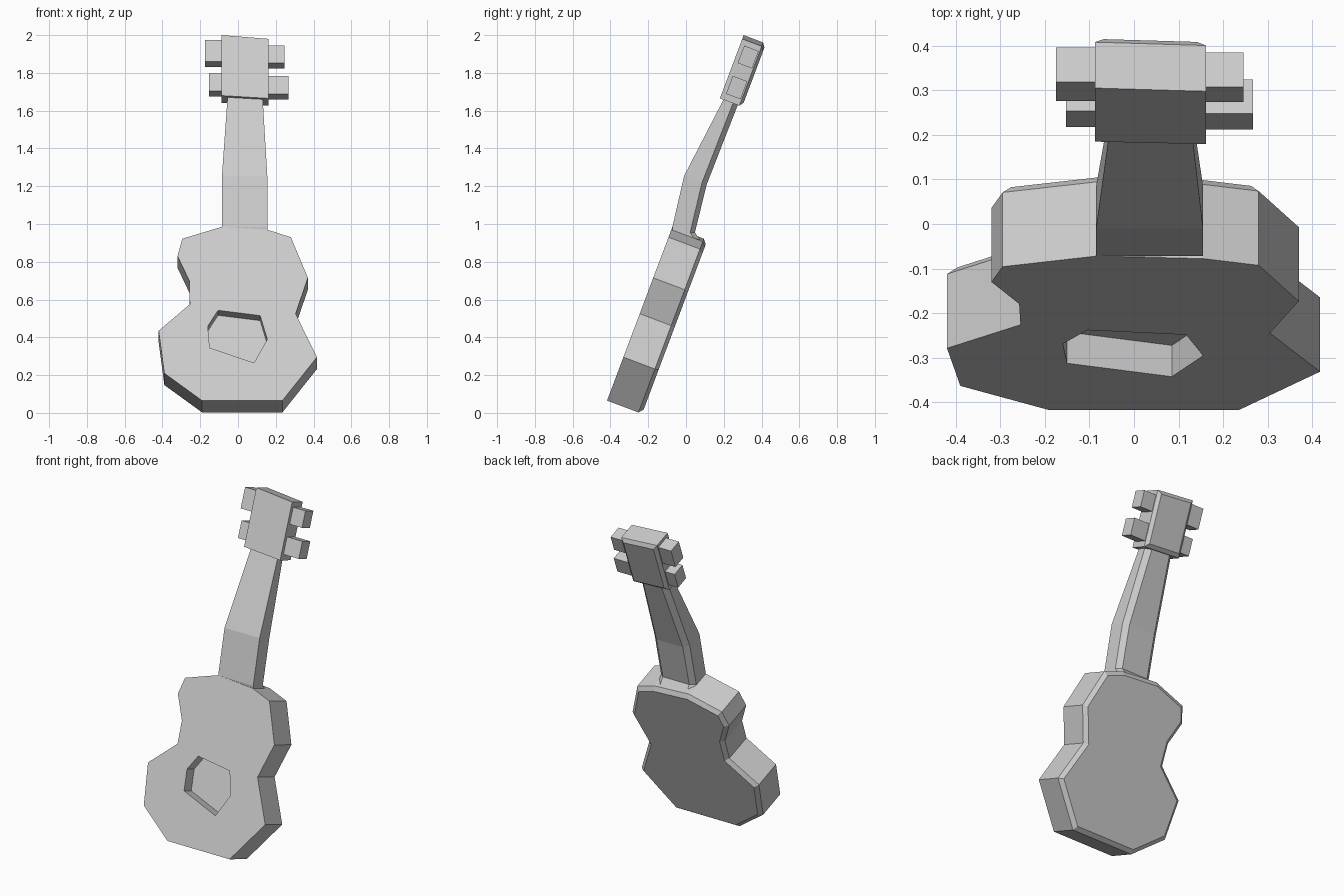
import bpy, bmesh
from math import cos, sin, atan
from mathutils import Vector

if "Cube" in bpy.data.objects:
    bpy.data.objects.remove(bpy.data.objects["Cube"])

SLOPE = 0.376                       # backward lean: dy per dz
LEAN = atan(SLOPE)


def inset(outline, amount):
    """Mitred inward offset of a counter-clockwise outline."""
    pts = [Vector(p) for p in outline]
    result = []
    for i, p in enumerate(pts):
        a = (p - pts[i - 1]).normalized()
        b = (pts[(i + 1) % len(pts)] - p).normalized()
        na, nb = Vector((-a.y, a.x)), Vector((-b.y, b.x))
        m = (na + nb).normalized()
        result.append(p + m * (amount / max(m.dot(na), 0.3)))
    return result


def loft(name, rings):
    """Skin a list of equal-length rings and cap both ends."""
    bm = bmesh.new()
    loops = [[bm.verts.new(v) for v in ring] for ring in rings]
    n = len(loops[0])
    for a, b in zip(loops, loops[1:]):
        for i in range(n):
            j = (i + 1) % n
            bm.faces.new((a[i], a[j], b[j], b[i]))
    bm.faces.new(loops[0])
    bm.faces.new(loops[-1])
    bmesh.ops.recalc_face_normals(bm, faces=bm.faces[:])
    mesh = bpy.data.meshes.new(name)
    bm.to_mesh(mesh)
    bm.free()
    obj = bpy.data.objects.new(name, mesh)
    bpy.context.collection.objects.link(obj)
    return obj


def slab(name, outline, y0, z0, depths, chamfer=0):
    """Leaning plate: front outline (x, z), extruded square to its face.
    The front plane passes through (y0, z0)."""
    def ring(points, d):
        return [(x, y0 + (z - z0) * SLOPE + d * cos(LEAN), z - d * sin(LEAN))
                for x, z in points]
    rings = [ring(outline, d) for d in depths[:2]]
    if chamfer:
        rings.append(ring(inset(outline, chamfer), depths[2]))
    return loft(name, rings)


# Body with chamfered back rim
BODY = (-0.418, 0.065)
body = slab("body", [
    (-0.19, 0.065), (0.235, 0.065), (0.418, 0.295), (0.305, 0.525),
    (0.37, 0.715), (0.28, 0.93), (0.155, 0.97), (-0.085, 0.985),
    (-0.295, 0.922), (-0.32, 0.83), (-0.258, 0.70), (-0.255, 0.575),
    (-0.42, 0.435), (-0.39, 0.21)], *BODY, (0, 0.178, 0.198), 0.023)

# Recessed sound hole
cutter = slab("sound_hole_cutter", [
    (-0.15, 0.345), (0.085, 0.265), (0.155, 0.39), (0.117, 0.515),
    (-0.105, 0.543), (-0.16, 0.46)], *BODY, (0, 0.075))
# push the front cap straight out of the face, along its normal
for v in list(cutter.data.vertices)[:6]:
    v.co += Vector((0, -cos(LEAN), sin(LEAN))) * 0.05
cutter.hide_render = True
cutter.hide_set(True)
cut = body.modifiers.new("sound_hole", 'BOOLEAN')
cut.operation = 'DIFFERENCE'
cut.solver = 'EXACT'
cut.object = cutter

# Neck: per ring left x, right x, then (y, z) of front, side end and back
sections = [
    (-0.085, 0.155, (-0.072, 0.955), (0.055, 0.90), (0.082, 0.905)),
    (-0.085, 0.155, (-0.072, 0.985), (0.022, 0.955), (0.047, 0.955)),
    (-0.085, 0.155, (-0.01, 1.255), (0.085, 1.22), (0.11, 1.21)),
    (-0.055, 0.13, (0.207, 1.675), (0.255, 1.655), (0.28, 1.645)),
]
loft("neck", [[(l, *f), (r, *f), (r, *s), (r - 0.03, *b), (l + 0.03, *b), (l, *s)]
              for l, r, f, s, b in sections])

# Headstock
HEAD = (0.185, 1.68)
slab("headstock", [(-0.088, 1.68), (0.162, 1.665), (0.162, 1.98), (-0.088, 2.0)],
     *HEAD, (0, 0.11, 0.126), 0.02)

# Tuning pegs: inner x, outer x, bottom z, top z
for i, (a, b, low, high) in enumerate([
        (-0.175, -0.07, 1.86, 1.975), (-0.153, -0.07, 1.705, 1.80),
        (0.14, 0.246, 1.853, 1.945), (0.14, 0.267, 1.69, 1.785)]):
    slab(f"tuning_peg_{i + 1}", [(a, low), (b, low), (b, high), (a, high)],
         *HEAD, (0.025, 0.107)).location.z = 0.008
